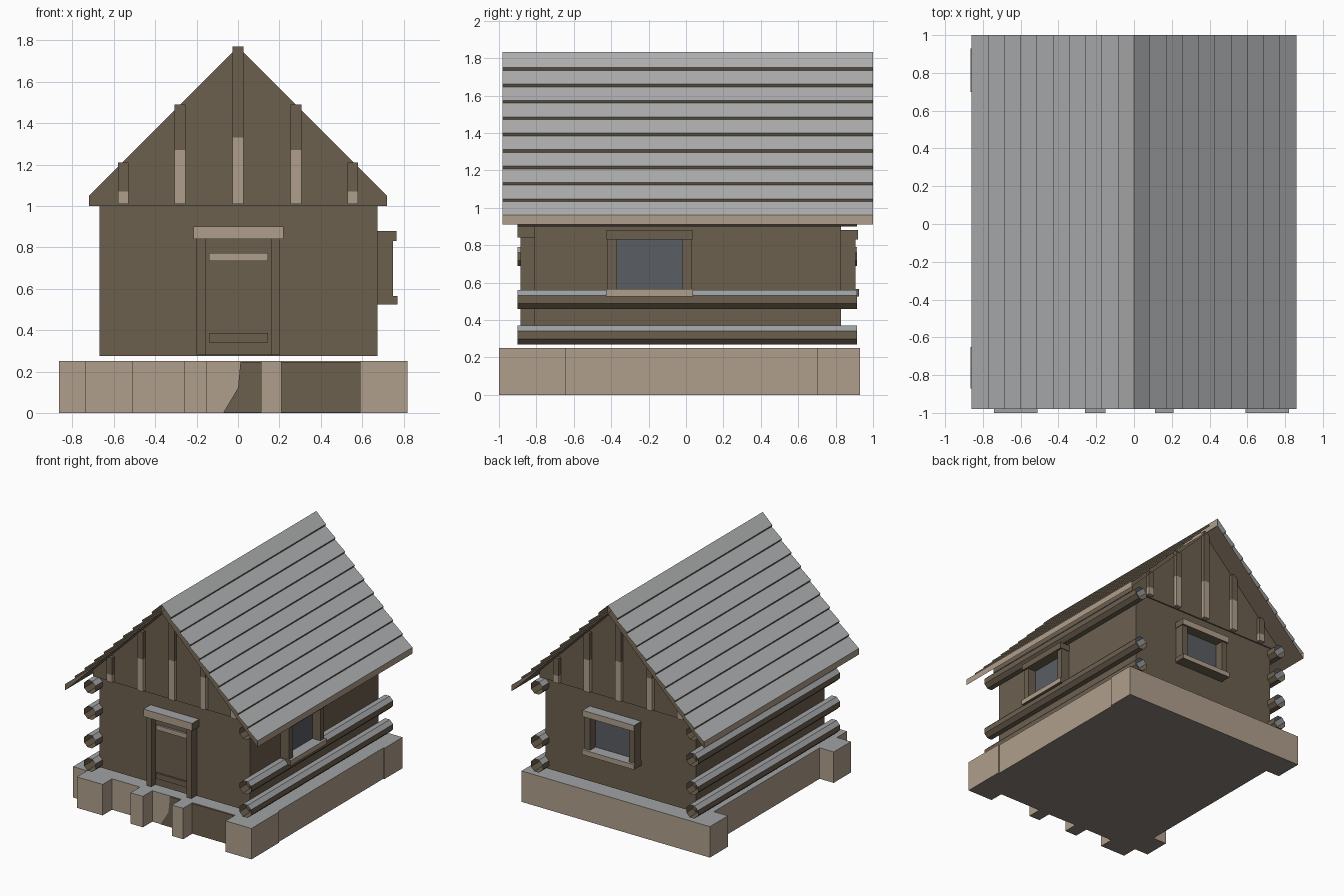
import bpy, bmesh
from math import cos, sin, pi
from mathutils import Vector

cube = bpy.data.objects.get("Cube")
if cube:
    bpy.data.objects.remove(cube, do_unlink=True)


def material(name, rgb):
    m = bpy.data.materials.new(name)
    m.use_nodes = True
    col = (*rgb, 1)
    m.diffuse_color = col
    bsdf = next(n for n in m.node_tree.nodes if n.type == 'BSDF_PRINCIPLED')
    bsdf.inputs["Base Color"].default_value = col
    bsdf.inputs["Roughness"].default_value = 0.9
    return m


DARK, BEIGE, FROST, ROOF, GLASS, FLOOR = range(6)
MATS = [material("dark timber", (.15, .115, .078)),
        material("pale timber", (.43, .345, .26)),
        material("frosted top", (.35, .365, .375)),
        material("grey roofing", (.44, .445, .45)),
        material("window glass", (.10, .11, .124)),
        material("brown floor", (.25, .22, .185))]


def finish(name, bm, rule, recalc=True):
    # rule is a colour index or a function of the face normal
    if recalc:
        bmesh.ops.recalc_face_normals(bm, faces=bm.faces)
    bm.normal_update()
    for f in bm.faces:
        f.material_index = rule(f.normal) if callable(rule) else rule
    mesh = bpy.data.meshes.new(name)
    bm.to_mesh(mesh)
    bm.free()
    for m in MATS:
        mesh.materials.append(m)
    ob = bpy.data.objects.new(name, mesh)
    bpy.context.collection.objects.link(ob)
    return ob


def box(name, x, y, z, rule=DARK):
    bm = bmesh.new()
    bmesh.ops.create_cube(bm, size=1)
    for v in bm.verts:
        v.co = Vector([r[0] if c < 0 else r[1] for c, r in zip(v.co, (x, y, z))])
    return finish(name, bm, rule)


def prism(name, outline, y0, y1, rule=DARK):
    # outline in x, z pushed along y
    bm = bmesh.new()
    face = bm.faces.new([bm.verts.new((x, y0, z)) for x, z in outline])
    out = bmesh.ops.extrude_face_region(bm, geom=[face])["geom"]
    for v in out:
        if isinstance(v, bmesh.types.BMVert):
            v.co.y = y1
    return finish(name, bm, rule)


def open_sweep(name, profile, y0, y1, rule, closed=True):
    # profile swept along y with open ends
    bm = bmesh.new()
    rings = [[bm.verts.new((x, y, z)) for x, z in profile] for y in (y0, y1)]
    n = len(profile)
    for i in range(n if closed else n - 1):
        j = (i + 1) % n
        bm.faces.new((rings[0][i], rings[0][j], rings[1][j], rings[1][i]))
    return finish(name, bm, rule)


def stone(n):
    return FROST if n.z > .5 else FLOOR if n.z < -.5 else BEIGE


def dark_frosted(n):
    return FROST if n.z > .5 else DARK


def pale_face(axis):
    # pale on the outward face, frosted on top, dark elsewhere
    return lambda n: FROST if n.z > .5 else BEIGE if abs(n[axis]) > .5 else DARK


# Foundation with corner blocks and front piers
H = (0, .25)
box("foundation", (-.74, .81), (-.88, .93), H, stone)
box("foundation_right_back", (-.865, -.74), (.70, .93), H, stone)
box("foundation_right_front", (-.865, -.74), (-.87, -.65), H, stone)
box("foundation_left_back", (.70, .82), (.70, .93), H, stone)
box("foundation_left_front", (.59, .82), (-.88, -.645), H, stone)
for i, x in enumerate([(-.74, -.51), (-.26, -.15), (.11, .21), (.59, .82)]):
    box(f"front_pier_{i + 1}", x, (-1, -.88), H, stone)
prism("foundation_dark_panel",
      [(-.07, .003), (0, .12), (.012, .247), (.59, .247), (.59, .003)], -.888, -.879)

# Walls and gable
box("walls", (-.67, .675), (-.81, .83), (.275, 1.0))
prism("gable", [(-.72, 1.0), (.72, 1.0), (.72, 1.05), (0, 1.77), (-.72, 1.05)],
      -.82, .84)

# Gable battens, pale below and dark above
for x, split, top in [(0, 1.33, 1.77), (.28, 1.27, 1.49), (.555, 1.07, 1.21)]:
    for s in ((1, -1) if x else (1,)):
        span = (s * x - .026, s * x + .026)
        for side, y in (("front", (-.85, -.815)), ("back", (.835, .87))):
            box(f"{side}_batten_lower", span, y, (1.01, split), BEIGE)
            box(f"{side}_batten_upper", span, y, (split, top))

# Octagonal logs along the side walls
for side, s, heights in (("left", 1, (.32, .51, .95)),
                         ("right", -1, (.32, .51, .74, .95))):
    for z in heights:
        ring = [(s * .695 + .055 * cos(a), z + .055 * sin(a))
                for a in (pi / 8 + k * pi / 4 for k in range(8))]
        open_sweep(f"{side}_log", ring, -.9, .915, dark_frosted)

# Stepped roof, one slope per side
COURSES, EAVE, STEP = 10, .86, .012
for side, s in (("left", 1), ("right", -1)):
    profile = [(0, 1.77), (0, 1.832)]
    for k in range(1, COURSES + 1):
        x = EAVE * k / COURSES
        z = 1.825 - 1.02 * x
        profile.append((s * x, z + STEP))
        if k < COURSES:
            profile.append((s * (x - STEP / 2), z - STEP / 4))
    profile.append((s * EAVE, .91))
    open_sweep(f"{side}_roof", profile, -.98, 1.0,
               lambda n: BEIGE if abs(n.x) > .95 and n.z > -.4 and n.z < .1
               else DARK if n.z < -.3 else ROOF)


# Windows: "across" runs along the wall, "out" runs away from it
def window(side, axis, wall, centre, lintel_rule):
    def part(name, across, out, z, rule=DARK):
        a = (centre + across[0], centre + across[1])
        o = (wall + out[0], wall + out[1])
        x, y = (o, a) if axis == 0 else (a, o)
        box(f"{side}_window_{name}", x, y, z, rule)
    part("glass", (-.18, .18), (-.005, .004), (.56, .83), GLASS)
    for s in (-1, 1):
        part("jamb", sorted((s * .175, s * .225)), (-.01, .075), (.56, .835))
    part("lintel", (-.23, .23), (-.01, .09), (.83, .88), lintel_rule)
    part("sill", (-.232, .232), (-.01, .095), (.525, .565), pale_face(axis))


window("left", 0, .675, -.195, dark_frosted)
window("back", 1, .83, .05, pale_face(1))

# Door with frame and cross boards
box("door", (-.155, .16), (-.835, -.805), (.28, .84))
for x in ((-.2, -.155), (.16, .202)):
    box("door_jamb", x, (-.885, -.805), (.28, .84))
box("door_lintel", (-.215, .22), (-.9, -.805), (.84, .9), pale_face(1))
box("door_upper_board", (-.14, .145), (-.85, -.83), (.735, .772), pale_face(1))
box("door_lower_board", (-.14, .145), (-.85, -.83), (.34, .385))
